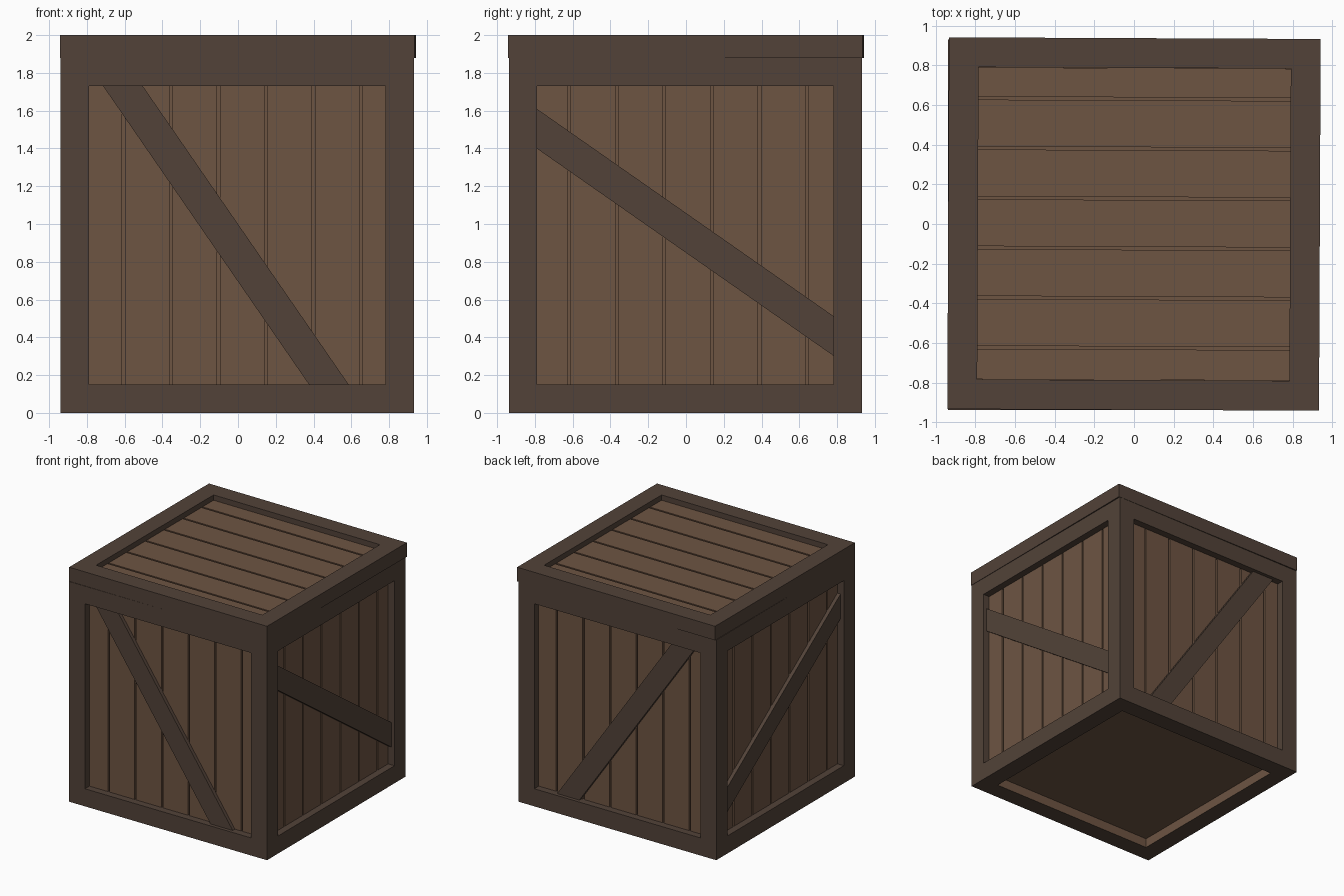
import bpy, bmesh
from math import pi
from mathutils import Matrix, Vector

if "Cube" in bpy.data.objects:
    bpy.data.objects.remove(bpy.data.objects["Cube"])


def material(name, color):
    m = bpy.data.materials.new(name)
    m.diffuse_color = (*color, 1)
    m.use_nodes = True
    m.node_tree.nodes["Principled BSDF"].inputs["Base Color"].default_value = m.diffuse_color
    return m


DARK = material("dark_wood", (0.084, 0.055, 0.040))
LIGHT = material("light_wood", (0.155, 0.089, 0.055))
BODY_X, BODY_Y, HALF, BODY_H = -0.004, -0.003, 0.935, 1.88
RAIL = 0.15            # frame width
OPEN = HALF - RAIL + 0.002
PITCH, GAP = 0.2515, 0.015


def finish(name, bm, mats, matrix=Matrix()):
    me = bpy.data.meshes.new(name)
    bm.to_mesh(me)
    bm.free()
    for m in mats:
        me.materials.append(m)
    ob = bpy.data.objects.new(name, me)
    ob.matrix_world = matrix
    bpy.context.collection.objects.link(ob)
    return ob


def add_box(bm, lo, hi):
    lo, hi = Vector(lo), Vector(hi)
    size = hi - lo
    mat = Matrix.Translation((lo + hi) / 2) @ Matrix.Diagonal((*size, 1))
    bmesh.ops.create_cube(bm, size=1, matrix=mat)


def framed_box(name, half, z0, z1, keep, depth, matrix):
    """Box whose chosen faces get a border rail and a recessed panel."""
    bm = bmesh.new()
    add_box(bm, (-half, -half, z0), (half, half, z1))
    bm.normal_update()
    faces = [f for f in bm.faces if keep(f.normal)]
    bmesh.ops.inset_individual(bm, faces=faces, thickness=RAIL, use_even_offset=True)
    bm.normal_update()
    normals = [f.normal.copy() for f in faces]
    panels = bmesh.ops.extrude_discrete_faces(bm, faces=faces)["faces"]
    for f, n in zip(panels, normals):
        bmesh.ops.translate(bm, verts=f.verts[:], vec=-n * depth)
        f.material_index = 1
        if n.z < -0.5:      # underside shows plank wood on its inner walls
            for e in f.edges:
                for g in e.link_faces:
                    g.material_index = 1
    return finish(name, bm, [DARK, LIGHT], matrix)


def plank_spans(offset):
    """Plank start and end positions, clipped to the frame opening."""
    for i in range(7):
        a = offset + (i - 3.5) * PITCH + GAP / 2
        yield max(a, -OPEN), min(a + PITCH - GAP, OPEN)


# body frame with recessed sides and underside
body = Matrix.Translation((BODY_X, BODY_Y, 0))
framed_box("crate_frame", HALF, 0, BODY_H, lambda n: n.z < 0.5, 0.08, body)

# lid frame, set on very slightly askew
lid = Matrix.Rotation(-0.0045, 4, 'Z')
framed_box("lid_frame", 0.938, BODY_H, 2.0, lambda n: n.z > 0.5, 0.065, lid)

# lid planks
bm = bmesh.new()
for a, b in plank_spans(0.003):
    add_box(bm, (-0.788, a, 1.93), (0.788, b, 1.955))
finish("lid_planks", bm, [LIGHT], lid)

# diagonal outlines (u, z) as seen from outside each side
steep = [(-0.71, 1.73), (-0.50, 1.73), (0.59, 0.15), (0.38, 0.15)]
shallow = [(-OPEN, 1.61), (OPEN, 0.51), (OPEN, 0.30), (-OPEN, 1.40)]


def mirrored(pts):
    return [(-u, z) for u, z in pts]


sides = [("front", 0, steep, 0.027), ("right", 1, shallow, 0.014),
         ("back", 2, mirrored(steep), 0.015), ("left", 3, mirrored(shallow), 0.014)]

for name, turns, outline, offset in sides:
    place = body @ Matrix.Rotation(turns * pi / 2, 4, 'Z')
    # upright planks
    bm = bmesh.new()
    for a, b in plank_spans(offset):
        add_box(bm, (a, -HALF + 0.06, RAIL), (b, -HALF + 0.085, BODY_H - RAIL))
    finish(name + "_planks", bm, [LIGHT], place)
    # diagonal brace
    bm = bmesh.new()
    base = bm.faces.new([bm.verts.new((u, -HALF + 0.03, z)) for u, z in outline])
    ext = bmesh.ops.extrude_face_region(bm, geom=[base], use_keep_orig=True)["geom"]
    bmesh.ops.translate(bm, vec=(0, 0.035, 0),
                        verts=[v for v in ext if isinstance(v, bmesh.types.BMVert)])
    bmesh.ops.recalc_face_normals(bm, faces=bm.faces[:])
    finish(name + "_brace", bm, [DARK], place)
